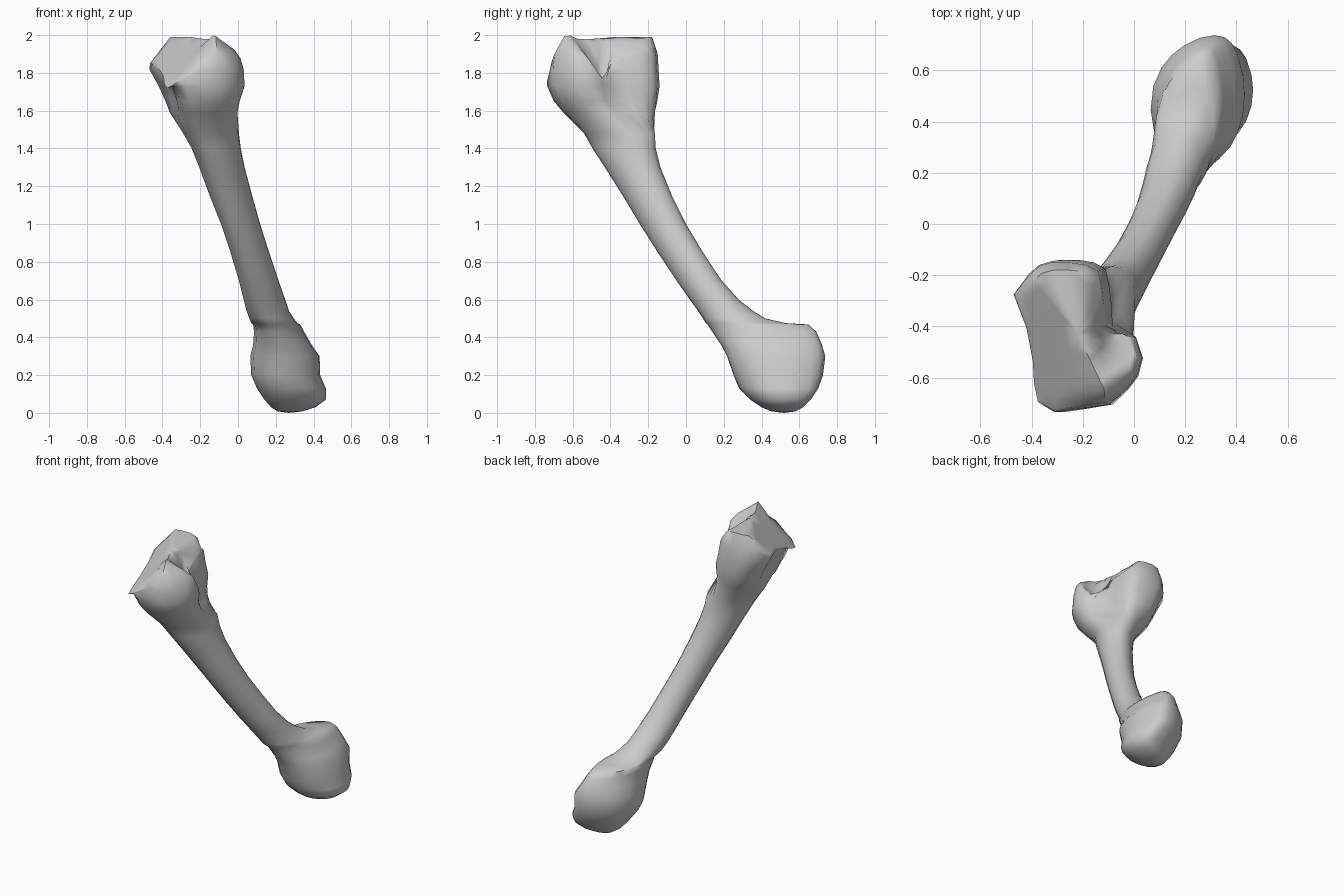
import bpy, bmesh, math

if "Cube" in bpy.data.objects:
    bpy.data.objects.remove(bpy.data.objects["Cube"])

# Outline of the flared upper end seen from above, with a notch on the right side
OUT = [(.03, -.52), (0, -.44), (-.1, -.40), (-.105, -.31), (-.115, -.24), (-.13, -.175), (-.18, -.15),
       (-.25, -.14), (-.32, -.14), (-.37, -.155), (-.41, -.19), (-.47, -.27), (-.42, -.4),
       (-.395, -.53), (-.39, -.62), (-.375, -.69), (-.31, -.73), (-.2, -.715), (-.1, -.7),
       (-.03, -.64), (.01, -.59)]
N = len(OUT)
NORM = [((x + .22) / .25, (y + .435) / .295) for x, y in OUT]

# Horizontal sections: z, x min, x max, y min, y max
UPPER = [(2.0, -.45, 0, -.67, -.18), (1.9, -.465, .012, -.725, -.15), (1.82, -.47, .03, -.735, -.145),
         (1.73, -.42, .035, -.735, -.14), (1.65, -.385, .01, -.70, -.15), (1.59, -.365, 0, -.65, -.16)]
SHAFT = [(1.48, -.29, .005, -.54, -.165), (1.4, -.245, .015, -.495, -.16), (1.3, -.205, .035, -.43, -.135),
         (1.15, -.15, .075, -.335, -.075), (1.0, -.09, .117, -.245, 0), (.85, -.04, .165, -.15, .09),
         (.7, .005, .215, -.05, .19), (.6, .03, .25, .02, .28), (.54, .045, .27, .063, .355)]
HEAD = [(.50, .06, .295, .09, .42), (.475, .07, .315, .105, .53), (.468, .08, .33, .115, .65),
        (.43, .085, .35, .14, .69), (.36, .08, .39, .185, .72), (.30, .065, .432, .215, .737),
        (.2, .07, .435, .25, .725), (.13, .1, .465, .28, .70), (.07, .14, .465, .34, .66),
        (.03, .175, .41, .40, .62), (.008, .21, .34, .45, .58)]
BLEND = [1, 1, 1, 1, .9, .55]
SHAFT_RHO = [.33] * 6 + [.28, .22, .2]
HEAD_RHO = [.2, .2, .2, .2, .15, .1, .12, .15, .15, .15, .1]


def ss(v):
    v = max(0, min(1, v))
    return v * v * (3 - 2 * v)


def top_height(x, y):
    """Sloping joint face: left bevel, ridge, right shoulder and notch valley."""
    left = 1.85 + .9 * (x + .47) + .51 * (y + .27)
    ridge = 2.0 - .15 * max(0, x + .32) - 1.1 * max(0, x + .19) * ss((y + .5) / .12)
    shoulder = 2.0 - .7 * (x + .13)
    drop = 1.4 * max(0, y + .6) if y < -.43 else max(0, .24 - (y + .43))
    lump = 1.99 - drop * ss((x + .18) / .1)
    peak = .03 * math.exp(-((x + .13) ** 2 + (y + .63) ** 2) / .002)
    return min(left, ridge, shoulder, lump) + peak


def section(s, blend, rho, power, lean=0):
    """One ring: leaning ellipse blended towards the flared outline."""
    z, x0, x1, y0, y1 = s
    start = math.atan2(NORM[0][1], NORM[0][0])
    pts = []
    for i, (nx, ny) in enumerate(NORM):
        a = (math.atan2(ny, nx) - start + 1e-6) % math.tau
        t = start + .5 * a + .5 * math.tau * i / N
        c, d = math.cos(t), math.sin(t)
        c = math.copysign(abs(c) ** power, c)
        d = math.copysign(abs(d) ** power, d)
        shift = lean * max(0, d) * max(0, 1 - c * c)
        d = rho * c + math.sqrt(1 - rho * rho) * d
        c += shift
        u, v = c + (nx - c) * blend, d + (ny - d) * blend
        x, y = (x0 + x1) / 2 + u * (x1 - x0) / 2, (y0 + y1) / 2 + v * (y1 - y0) / 2
        pts.append((x, y, min(z, top_height(x, y)) if z > 1.7 else z))
    return pts


rings = []
# Joint face on top, as shrinking copies of the first section
first = section(UPPER[0], 1, 0, 1)
cx, cy = -.22, -.43
for k in (.25, .45, .65, .85):
    ring = [(cx + (x - cx) * k, cy + (y - cy) * k) for x, y, _ in first]
    rings.append([(x, y, top_height(x, y)) for x, y in ring])
# Flared end, shaft and rounded head
rings += [section(s, b, .15, .95) for s, b in zip(UPPER, BLEND)]
rings += [section(s, 0, r, 1) for s, r in zip(SHAFT, SHAFT_RHO)]
rings += [section(s, 0, r, .95, .25) for s, r in zip(HEAD, HEAD_RHO)]

bm = bmesh.new()
loops = [[bm.verts.new(p) for p in ring] for ring in rings]
for a, b in zip(loops, loops[1:]):
    for i in range(N):
        j = (i + 1) % N
        bm.faces.new((a[i], b[i], b[j], a[j]))
# Close both ends
top = bm.verts.new((cx, cy, top_height(cx, cy)))
bottom = bm.verts.new((.27, .52, 0))
for i in range(N):
    j = (i + 1) % N
    bm.faces.new((top, loops[0][i], loops[0][j]))
    bm.faces.new((bottom, loops[-1][j], loops[-1][i]))
bmesh.ops.recalc_face_normals(bm, faces=bm.faces)
mesh = bpy.data.meshes.new("long_bone")
bm.to_mesh(mesh)
bm.free()
bone = bpy.data.objects.new("long_bone", mesh)
bpy.context.collection.objects.link(bone)
bpy.context.view_layer.objects.active = bone
bone.select_set(True)
bpy.ops.object.shade_smooth_by_angle(angle=math.radians(60))
